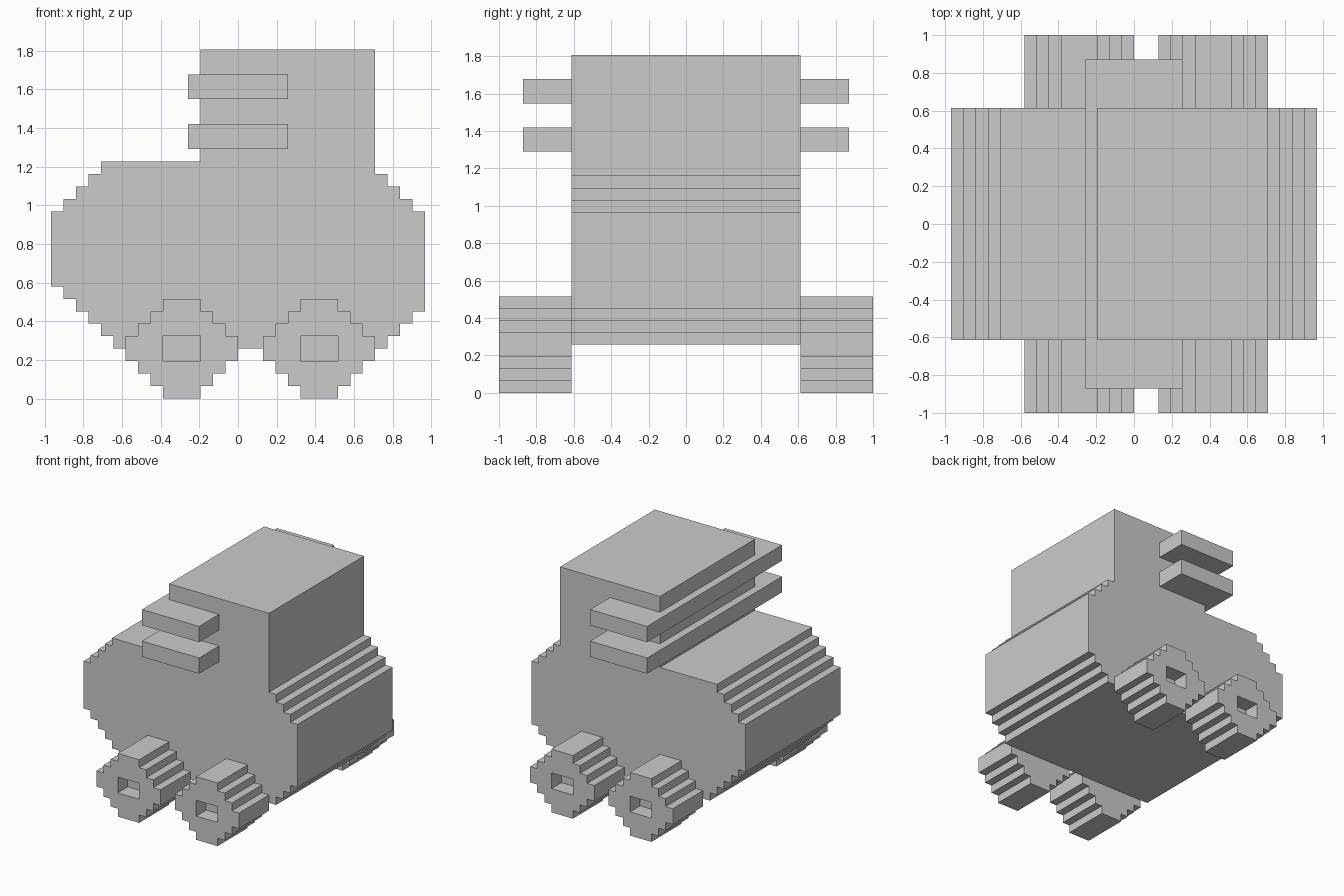
import bpy, bmesh
from mathutils import Vector

if "Cube" in bpy.data.objects:
    bpy.data.objects.remove(bpy.data.objects["Cube"])

U = 2 / 31  # stair-step unit of the whole model


def prism(name, outline, axis, start, end):
    """Extrude a closed outline along 'y' (outline in x,z) or 'z' (outline in x,y)."""
    bm = bmesh.new()
    place = (lambda a, b: (a, start, b)) if axis == 'y' else (lambda a, b: (a, b, start))
    verts = [bm.verts.new(Vector(place(a, b)) * U) for a, b in outline]
    face = bm.faces.new(verts)
    ext = bmesh.ops.extrude_face_region(bm, geom=[face])
    shift = Vector((0, end - start, 0) if axis == 'y' else (0, 0, end - start)) * U
    bmesh.ops.translate(bm, vec=shift,
                        verts=[v for v in ext['geom'] if isinstance(v, bmesh.types.BMVert)])
    bmesh.ops.recalc_face_normals(bm, faces=bm.faces)
    mesh = bpy.data.meshes.new(name)
    bm.to_mesh(mesh)
    bm.free()
    obj = bpy.data.objects.new(name, mesh)
    bpy.context.collection.objects.link(obj)
    return obj


def stairs(x, z, dx, dz, n, x_first):
    """Corner points of n one-unit steps, starting at (x, z)."""
    pts = [(x, z)]
    for _ in range(n):
        for move_x in (x_first, not x_first):
            x, z = (x + dx, z) if move_x else (x, z + dz)
            pts.append((x, z))
    return pts


# Body and cabin: one stepped side profile
outline = (stairs(-15, 9, 1, -1, 5, True) + [(-10, 4), (12, 4)]
           + stairs(12, 5, 1, 1, 3 - 1, True) + [(15, 7)]
           + stairs(15, 15, -1, 1, 4, True)[:-1] + [(11, 18), (11, 28), (-3, 28), (-3, 19)]
           + stairs(-11, 19, -1, -1, 4, False))
# drop repeated points
clean = [p for i, p in enumerate(outline) if p != outline[i - 1]]
# right lower corner runs outward level by level
i = clean.index((12, 4))
j = clean.index((15, 15))
clean[i + 1:j] = stairs(12, 5, 1, 1, 2, True) + [(15, 7)]
prism("body", clean, 'y', -9.5, 9.5)

# Wheels: stepped discs with a square hub recess, mirrored to the other side
for name, x0 in (("rear_left_wheel_pair", -9), ("rear_right_wheel_pair", 2)):
    disc = (stairs(3, 0, -1, 1, 3, False) + stairs(0, 5, 1, 1, 3, True)
            + stairs(6, 8, 1, -1, 3, False) + stairs(9, 3, -1, -1, 3, True))
    wheel = prism(name.replace("rear_", ""), [(x + x0, z) for x, z in disc], 'y', -15.5, -9.5)
    hub = prism("hub_cutter", [(x0 + 3, 3), (x0 + 6, 3), (x0 + 6, 5), (x0 + 3, 5)],
                'y', -16.5, -13.5)
    hub.hide_render = True
    hub.hide_set(True)
    cut = wheel.modifiers.new("hub_recess", 'BOOLEAN')
    cut.operation = 'DIFFERENCE'
    cut.solver = 'EXACT'
    cut.object = hub
    mirror = wheel.modifiers.new("other_side", 'MIRROR')
    mirror.use_axis = (False, True, False)
    mirror.use_mirror_merge = False

# Bands: two U-shaped bars wrapped round the cabin
band = [(-4, -13.5), (4, -13.5), (4, -9.5), (-3, -9.5),
        (-3, 9.5), (4, 9.5), (4, 13.5), (-4, 13.5)]
for name, z in (("lower_band", 20), ("upper_band", 24)):
    prism(name, band, 'z', z, z + 2)
